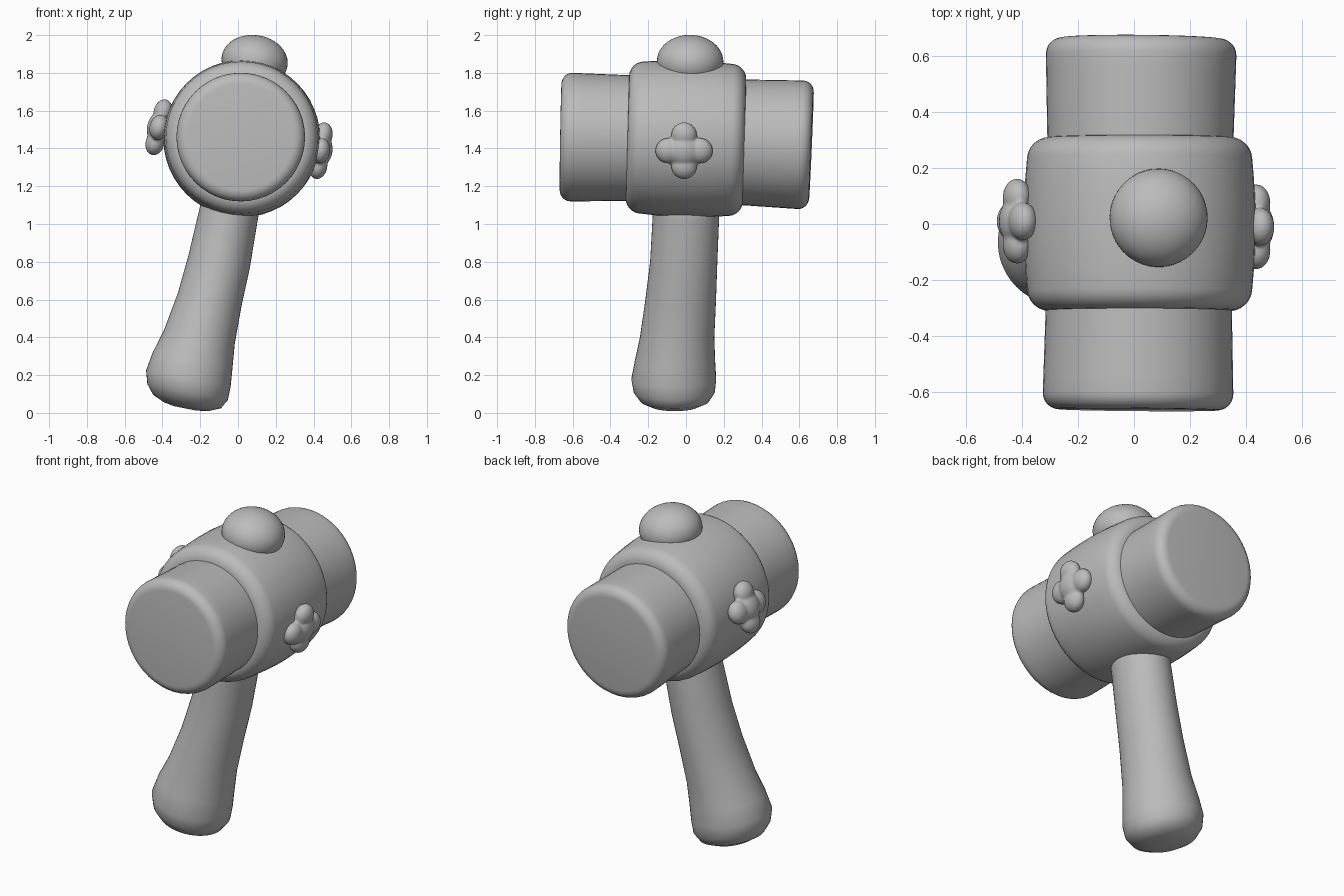
import bpy, bmesh, math
from mathutils import Vector

if "Cube" in bpy.data.objects:
    bpy.data.objects.remove(bpy.data.objects["Cube"], do_unlink=True)

grey = bpy.data.materials.new("plain grey")
grey.use_nodes = True
grey.diffuse_color = (0.5, 0.5, 0.5, 1)
grey.node_tree.nodes["Principled BSDF"].inputs["Base Color"].default_value = (0.5, 0.5, 0.5, 1)


def finish(name, bm):
    bmesh.ops.recalc_face_normals(bm, faces=bm.faces)
    mesh = bpy.data.meshes.new(name)
    bm.to_mesh(mesh)
    bm.free()
    mesh.materials.append(grey)
    mesh.shade_smooth()
    obj = bpy.data.objects.new(name, mesh)
    bpy.context.collection.objects.link(obj)
    return obj


def loft(name, rings, sides=48):
    """Skin a list of (centre, u axis, v axis) ellipses and cap both ends."""
    bm = bmesh.new()
    loops = []
    for c, u, v in rings:
        angles = [2 * math.pi * i / sides for i in range(sides)]
        loops.append([bm.verts.new(c + u * math.cos(a) + v * math.sin(a)) for a in angles])
    for a, b in zip(loops, loops[1:]):
        for i in range(sides):
            j = (i + 1) % sides
            bm.faces.new((a[i], a[j], b[j], b[i]))
    for loop, (c, u, v) in ((loops[0], rings[0]), (loops[-1], rings[-1])):
        tip = bm.verts.new(c)
        for i in range(sides):
            bm.faces.new((loop[i], loop[(i + 1) % sides], tip))
    return finish(name, bm)


def drum(name, start, end, r_start, r_end, bevel, bulge=0.0):
    """Round-edged cylinder between two points."""
    start, end = Vector(start), Vector(end)
    length = (end - start).length
    axis = (end - start) / length
    u = Vector((1, 0, 0))
    u = (u - axis * u.dot(axis)).normalized()
    v = axis.cross(u)
    steps = [math.pi / 2 * i / 6 for i in range(7)]
    profile = [(bevel * (1 - math.sin(a)), bevel * (1 - math.cos(a))) for a in reversed(steps)]
    profile = [(t, inset) for t, inset in reversed(profile)]
    profile = [(bevel * (1 - math.cos(a)), bevel * (1 - math.sin(a))) for a in steps]
    middle = [(bevel + (length - 2 * bevel) * i / 6, 0) for i in range(1, 6)]
    profile += middle + [(length - t, inset) for t, inset in reversed(profile)]
    rings = []
    for t, inset in profile:
        f = t / length
        r = r_start + (r_end - r_start) * f + bulge * math.sin(math.pi * f) - inset
        rings.append((start + axis * t, u * r, v * r))
    return loft(name, rings)


def ellipsoid(bm, centre, normal, radius, depth):
    """Add a sphere flattened along the normal."""
    rot = Vector(normal).to_track_quat('Z', 'Y')
    ball = bmesh.ops.create_uvsphere(bm, u_segments=40, v_segments=24, radius=1)
    for vert in ball["verts"]:
        p = vert.co
        vert.co = Vector(centre) + rot @ Vector((p.x * radius, p.y * radius, p.z * depth))


# Hammer head: thick middle barrel and two striking ends
drum("head_barrel", (0.02, -0.31, 1.46), (0.02, 0.31, 1.443), 0.395, 0.395, 0.07, 0.02)
drum("front_striker", (0.014, -0.664, 1.461), (0.018, -0.2, 1.453), 0.342, 0.33, 0.06)
drum("back_striker", (0.026, 0.664, 1.417), (0.022, 0.2, 1.437), 0.342, 0.33, 0.06)

# Rounded knob on top
bm = bmesh.new()
ellipsoid(bm, (0.088, 0.022, 1.862), (0.147, 0.02, 1), 0.176, 0.138)
finish("top_knob", bm)

# Handle: leaning, flared towards a rounded foot (x, y, z, half width, half depth)
sections = [
    (-0.28, -0.06, 0.024, 0.06, 0.06),
    (-0.275, -0.06, 0.033, 0.12, 0.12),
    (-0.27, -0.06, 0.06, 0.183, 0.18),
    (-0.267, -0.062, 0.11, 0.217, 0.215),
    (-0.263, -0.065, 0.18, 0.228, 0.225),
    (-0.24, -0.058, 0.28, 0.215, 0.212),
    (-0.205, -0.047, 0.4, 0.191, 0.197),
    (-0.15, -0.028, 0.6, 0.172, 0.187),
    (-0.1, -0.012, 0.8, 0.166, 0.178),
    (-0.05, 0.0, 1.05, 0.157, 0.176),
    (-0.02, 0.0, 1.2, 0.155, 0.175)]
lean = Vector((1, 0, -0.2)).normalized()
loft("handle", [(Vector((x, y, z)), lean * w, Vector((0, d, 0))) for x, y, z, w, d in sections])


# Four-lobed flowers on the sides of the barrel
def flower(name, centre, normal):
    centre, normal = Vector(centre), Vector(normal).normalized()
    across = Vector((0, 1, 0))
    up = normal.cross(across)
    bm = bmesh.new()
    ellipsoid(bm, centre + normal * 0.005, normal, 0.085, 0.058)
    for direction in (across, -across, up, -up):
        ellipsoid(bm, centre + direction * 0.084, normal, 0.068, 0.05)
    obj = finish(name, bm)
    remesh = obj.modifiers.new("blend", 'REMESH')
    remesh.mode = 'VOXEL'
    remesh.voxel_size = 0.008
    remesh.use_smooth_shade = True
    soften = obj.modifiers.new("soften", 'SMOOTH')
    soften.factor = 0.5
    soften.iterations = 4


flower("left_flower", (0.437, -0.01, 1.388), (1, 0, -0.17))
flower("right_flower", (-0.418, 0.01, 1.512), (-1, 0, 0.26))
